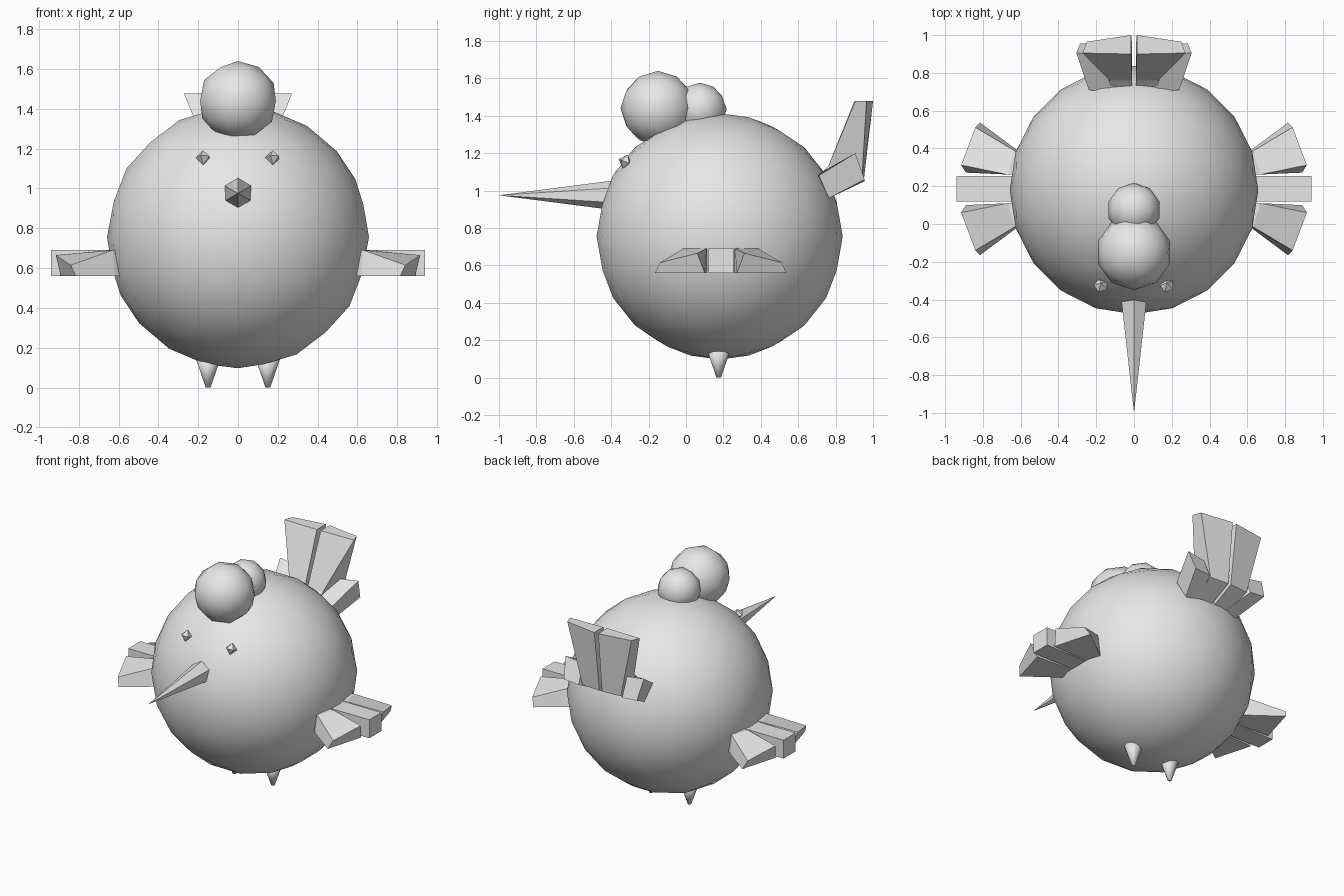
import bpy, bmesh, math
from mathutils import Vector, Matrix

cube = bpy.data.objects.get("Cube")
if cube:
    bpy.data.objects.remove(cube, do_unlink=True)

grey = bpy.data.materials.new("plain_grey")
grey.use_nodes = True
grey.diffuse_color = (0.8, 0.8, 0.8, 1)
grey.node_tree.nodes["Principled BSDF"].inputs["Base Color"].default_value = (0.8, 0.8, 0.8, 1)


def finish(name, bm, smooth=False):
    bmesh.ops.recalc_face_normals(bm, faces=bm.faces)
    for face in bm.faces:
        face.smooth = smooth
    mesh = bpy.data.meshes.new(name)
    bm.to_mesh(mesh)
    bm.free()
    mesh.materials.append(grey)
    obj = bpy.data.objects.new(name, mesh)
    bpy.context.collection.objects.link(obj)
    return obj


def ball(name, centre, radius, detail):
    bm = bmesh.new()
    bmesh.ops.create_icosphere(bm, subdivisions=detail, radius=radius,
                               matrix=Matrix.Translation(centre))
    return finish(name, bm, smooth=True)


def cone(name, start, end, r_start, r_end, sides, smooth):
    a, b = Vector(start), Vector(end)
    turn = (b - a).to_track_quat('Z', 'Y').to_matrix().to_4x4()
    bm = bmesh.new()
    bmesh.ops.create_cone(bm, cap_ends=True, segments=sides, radius1=r_start,
                          radius2=r_end, depth=(b - a).length,
                          matrix=Matrix.Translation((a + b) / 2) @ turn)
    return finish(name, bm, smooth)


def loft(name, rings, side, flip_y=None):
    """Skin a row of equal cross-sections; side mirrors x, flip_y mirrors y."""
    bm = bmesh.new()
    loops = []
    for ring in rings:
        loops.append([bm.verts.new((x * side, y if flip_y is None else 2 * flip_y - y, z))
                      for x, y, z in ring])
    for low, high in zip(loops, loops[1:]):
        for i in range(len(low)):
            j = (i + 1) % len(low)
            bm.faces.new((low[i], low[j], high[j], high[i]))
    bm.faces.new(loops[0])
    bm.faces.new(loops[-1])
    return finish(name, bm)


# Round body, head tuft and beak
MID_Y = 0.18
ball("body", (0, MID_Y, 0.755), 0.658, 3)
ball("front_tuft", (0, -0.15, 1.44), 0.2, 2)
ball("back_tuft", (0, 0.075, 1.435), 0.142, 2)
cone("beak", (0, -0.38, 0.975), (0, -1, 0.975), 0.08, 0.0, 6, False)

# Wing feathers as inner and outer cross-sections
outer_feather = [
    [(0.5, 0.07, 0.56), (0.5, 0.07, 0.7), (0.5, 0.12, 0.69), (0.5, 0.12, 0.56)],
    [(0.62, -0.02, 0.56), (0.63, -0.015, 0.69), (0.67, 0.11, 0.69), (0.67, 0.11, 0.56)],
    [(0.815, -0.165, 0.56), (0.84, -0.14, 0.615), (0.915, 0.06, 0.665), (0.89, 0.1, 0.56)],
]
middle_feather = [[(x, y, z) for y, z in ((0.12, 0.56), (0.12, 0.69), (0.255, 0.69), (0.255, 0.56))]
                  for x in (0.55, 0.94)]

# Tail feathers: a tall bent one and a short one on each side
tall_feather = [
    [(0.01, 0.6, 1.12), (0.13, 0.6, 1.12), (0.13, 0.65, 0.98), (0.01, 0.65, 0.98)],
    [(0.01, 0.76, 1.13), (0.13, 0.76, 1.13), (0.15, 0.94, 1.05), (0.01, 0.95, 1.05)],
    [(0.015, 0.9, 1.478), (0.272, 0.905, 1.478), (0.25, 0.965, 1.478), (0.015, 1.0, 1.478)],
]
tail_root = [(0.01, 0.71, 1.08), (0.13, 0.71, 1.08), (0.13, 0.775, 0.965), (0.01, 0.775, 0.965)]
tall_feather[0] = tail_root
short_feather = [
    [(0.1, 0.69, 1.08), (0.24, 0.71, 1.08), (0.21, 0.765, 0.96), (0.1, 0.765, 0.96)],
    [(0.17, 0.9, 1.18), (0.305, 0.905, 1.2), (0.285, 0.955, 1.06), (0.17, 0.955, 1.05)],
]

for side, label in ((1, "left"), (-1, "right")):
    loft(label + "_wing_front_feather", outer_feather, side)
    loft(label + "_wing_middle_feather", middle_feather, side)
    loft(label + "_wing_back_feather", outer_feather, side, flip_y=0.186)
    loft(label + "_tail_tall_feather", tall_feather, side)
    loft(label + "_tail_short_feather", short_feather, side)
    cone(label + "_foot", (side * 0.15, MID_Y - 0.005, 0.16), (side * 0.15, MID_Y - 0.005, 0),
         0.067, 0.012, 12, True)
    # Small faceted eye
    bm = bmesh.new()
    bmesh.ops.create_uvsphere(bm, u_segments=5, v_segments=2, radius=0.039,
                              matrix=Matrix.Translation((side * 0.175, -0.325, 1.155))
                              @ Matrix.Rotation(math.radians(-20), 4, 'X')
                              @ Matrix.Rotation(math.radians(90), 4, 'Z'))
    finish(label + "_eye", bm)
